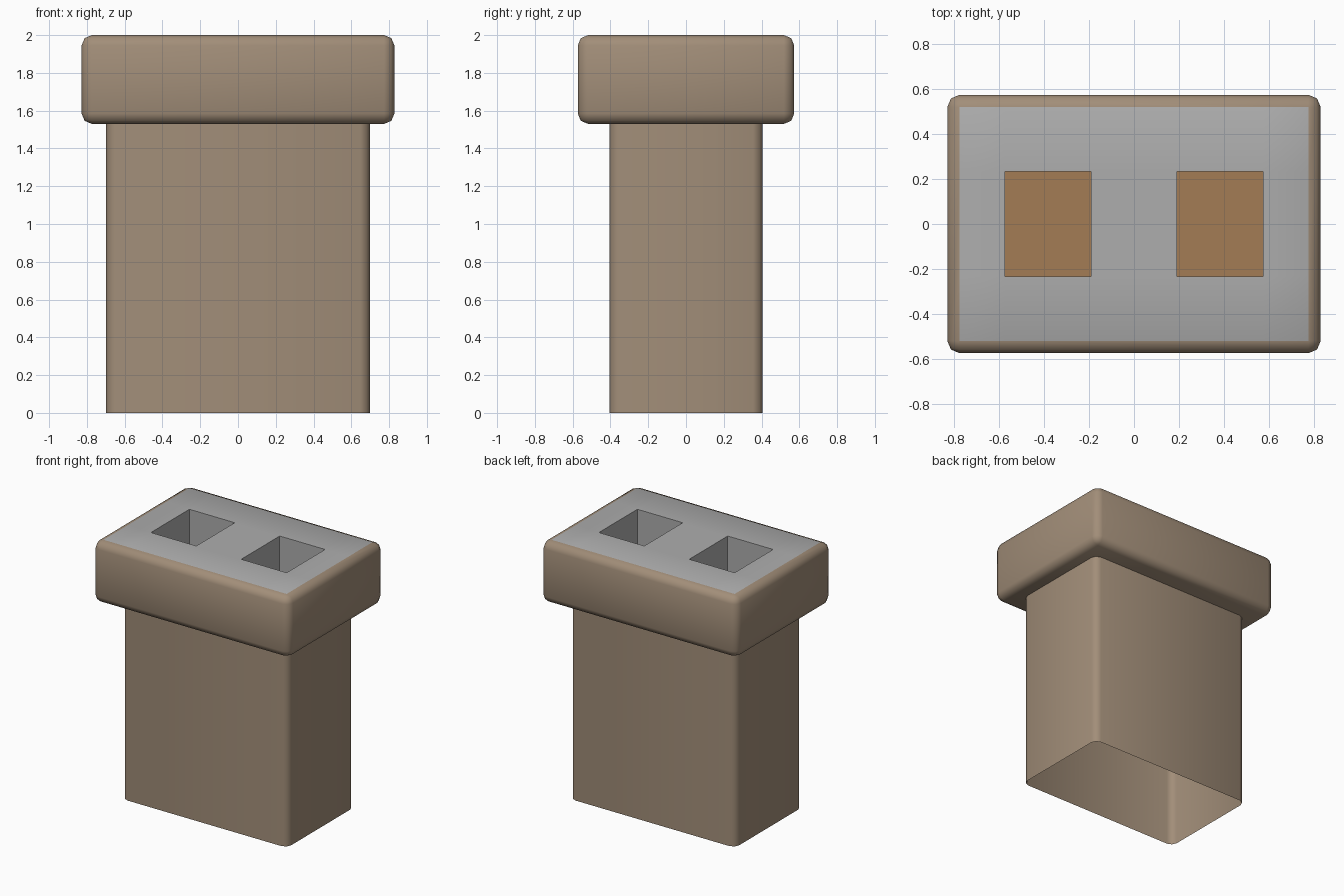
import bpy, bmesh
from mathutils import Matrix, Vector

if "Cube" in bpy.data.objects:
    bpy.data.objects.remove(bpy.data.objects["Cube"])


def material(name, rgb):
    m = bpy.data.materials.new(name)
    m.diffuse_color = (*rgb, 1)
    m.use_nodes = True
    m.node_tree.nodes["Principled BSDF"].inputs["Base Color"].default_value = m.diffuse_color
    return m


def box(sx, sy, z0, z1):
    bm = bmesh.new()
    bmesh.ops.create_cube(bm, size=1, matrix=Matrix.Translation((0, 0, (z0 + z1) / 2))
                          @ Matrix.Diagonal((sx, sy, z1 - z0, 1)))
    return bm


def bevel(bm, edges, width):
    bmesh.ops.bevel(bm, geom=edges, offset=width, offset_type='OFFSET',
                    segments=2, profile=0.5, affect='EDGES')


def finish(bm, name, mats):
    bm.normal_update()
    me = bpy.data.meshes.new(name)
    bm.to_mesh(me)
    bm.free()
    for m in mats:
        me.materials.append(m)
    ob = bpy.data.objects.new(name, me)
    bpy.context.collection.objects.link(ob)
    bpy.ops.object.select_all(action='DESELECT')
    ob.select_set(True)
    bpy.context.view_layer.objects.active = ob
    bpy.ops.object.shade_smooth_by_angle(angle=1.05)


tan = material("tan_stone", (0.36, 0.27, 0.19))
grey = material("grey_stone", (0.42, 0.42, 0.42))
brown = material("brown_stone", (0.37, 0.20, 0.09))

# Chimney shaft: hollow, open at both ends, rounded upright corners
bm = box(1.395, 0.81, 0, 1.54)
bm.normal_update()
ends = [f for f in bm.faces if abs(f.normal.z) > 0.9]
bevel(bm, [e for e in bm.edges
           if abs(e.verts[0].co.z - e.verts[1].co.z) > 0.1], 0.05)
bm.normal_update()
bmesh.ops.delete(bm, geom=[f for f in bm.faces if abs(f.normal.z) > 0.9],
                 context='FACES_ONLY')
finish(bm, "chimney_shaft", [tan])

# Chimney cap: rounded slab with two square flue pits
FLOOR = 1.56
bm = box(1.656, 1.146, 1.53, 2.0)
bevel(bm, bm.edges[:], 0.055)
cuts = [((x, 0, 0), (1, 0, 0)) for x in (-0.573, -0.19, 0.19, 0.573)]
cuts += [((0, y, 0), (0, 1, 0)) for y in (-0.232, 0.232)]


def top_faces():
    bm.normal_update()
    return [f for f in bm.faces if f.normal.z > 0.99]


for co, no in cuts:
    faces = top_faces()
    geom = {g for f in faces for g in (f, *f.edges, *f.verts)}
    bmesh.ops.bisect_plane(bm, geom=list(geom), plane_co=co, plane_no=no)

pits = []
for f in top_faces():
    f.material_index = 1
    c = f.calc_center_median()
    if 0.19 < abs(c.x) < 0.573 and abs(c.y) < 0.23:
        pits.append(f)
for f in bmesh.ops.extrude_discrete_faces(bm, faces=pits)["faces"]:
    bmesh.ops.translate(bm, verts=f.verts[:], vec=Vector((0, 0, FLOOR - 2.0)))
    f.material_index = 2
finish(bm, "chimney_cap", [tan, grey, brown])
